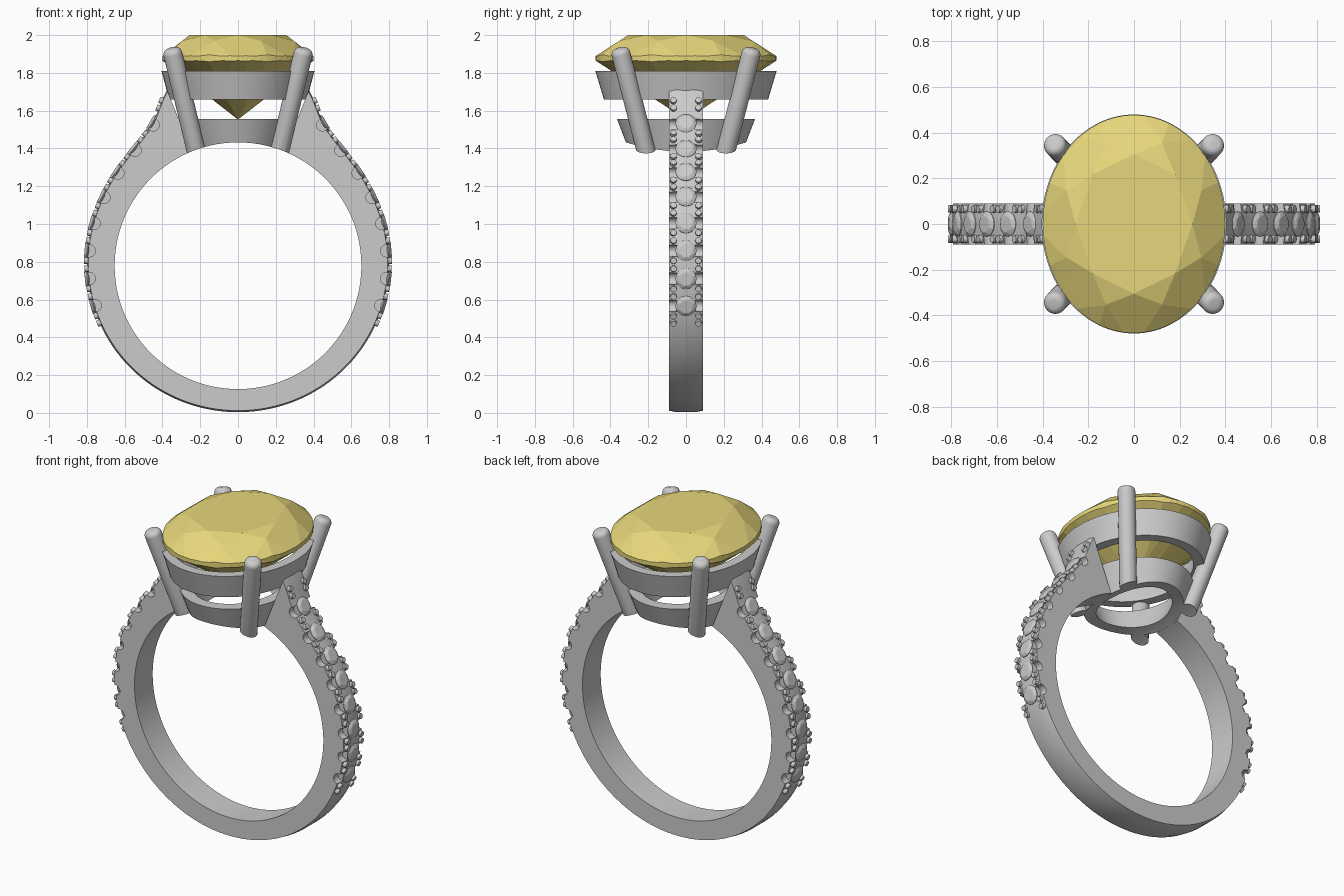
import bpy, bmesh
from math import sin, cos, pi, radians, sqrt
from mathutils import Vector, Matrix

if "Cube" in bpy.data.objects:
    bpy.data.objects.remove(bpy.data.objects["Cube"])

CZ, RI, HW = 0.779, 0.653, 0.09      # finger hole centre, radius, band half width


def make(name, bm, smooth=True):
    bmesh.ops.recalc_face_normals(bm, faces=bm.faces)
    me = bpy.data.meshes.new(name)
    bm.to_mesh(me)
    bm.free()
    ob = bpy.data.objects.new(name, me)
    bpy.context.collection.objects.link(ob)
    if smooth:
        shade(ob)
    return ob


def activate(ob):
    bpy.ops.object.select_all(action='DESELECT')
    ob.select_set(True)
    bpy.context.view_layer.objects.active = ob


def shade(ob):
    activate(ob)
    bpy.ops.object.shade_smooth_by_angle(angle=radians(30))


def cut(ob, cutter):
    m = ob.modifiers.new("cut", 'BOOLEAN')
    m.operation, m.solver, m.object = 'DIFFERENCE', 'EXACT', cutter
    activate(ob)
    bpy.ops.object.modifier_apply(modifier=m.name)
    shade(ob)


def loft(bm, sections, closed=False):
    rows = [[bm.verts.new(p) for p in s] for s in sections]
    n = len(rows[0])
    for a, b in zip(rows, rows[1:] + (rows[:1] if closed else [])):
        for i in range(n):
            j = (i + 1) % n
            bm.faces.new((a[i], a[j], b[j], b[i]))
    if not closed:
        bm.faces.new(rows[0])
        bm.faces.new(rows[-1])


# Outer radius of the band against the angle from the bottom
OUT = [(0, .775), (75, .795), (90, .80), (105.8, .803), (121.4, .808),
       (138.7, .83), (149.4, .884), (158, 1.004)]


def outer(t):
    t = min(abs(t), 158)
    k = next(i for i in range(len(OUT) - 1) if t <= OUT[i + 1][0])

    def slope(i):
        if i == 0:
            return 0
        a, b = OUT[i - 1], OUT[min(i + 1, len(OUT) - 1)]
        return (b[1] - a[1]) / (b[0] - a[0])
    (t0, r0), (t1, r1) = OUT[k], OUT[k + 1]
    h = t1 - t0
    u = (t - t0) / h
    return ((2*u**3 - 3*u*u + 1) * r0 + (u**3 - 2*u*u + u) * h * slope(k)
            + (3*u*u - 2*u**3) * r1 + (u**3 - u*u) * h * slope(k + 1))


def polar(t, r, y=0):
    return Vector((r * sin(radians(t)), y, CZ - r * cos(radians(t))))


def frame(t):
    """Matrix on the outer surface: local x along the band, y across, z outward."""
    x = (polar(t + .5, outer(t + .5)) - polar(t - .5, outer(t - .5))).normalized()
    y = Vector((0, -1, 0))
    z = x.cross(y)
    if z.dot(polar(t, 1) - polar(t, 0)) < 0:
        y, z = -y, -z
    m = Matrix((x, y, z)).transposed().to_4x4()
    m.translation = polar(t, outer(t))
    return m


# Band with rising shoulders
bm = bmesh.new()
secs = []
for i in range(-79, 80):
    t = i * 2
    r = outer(t)
    secs.append([polar(t, a, y) for a, y in
                 ((RI, -HW), (r - .008, -HW), (r, -.05), (r, .05), (r - .008, HW), (RI, HW))])
loft(bm, secs)
band = make("band", bm)

# Scalloped side notches beside every small stone
STONES = [s * (74.4 + 10.65 * i) for s in (-1, 1) for i in range(8)]
bm = bmesh.new()
for t in STONES:
    for y in (-.075, .075):
        bmesh.ops.create_cone(bm, cap_ends=True, segments=20, radius1=.032, radius2=.032, depth=.06,
                              matrix=Matrix.Translation(polar(t, outer(t) - .01, y))
                              @ Matrix.Rotation(pi / 2, 4, 'X'))
notches = make("notch_cutter", bm)
cut(band, notches)

# Holding beads in the gaps between small stones
bm = bmesh.new()
for s in (-1, 1):
    for i in range(9):
        f = frame(s * (74.4 + 10.65 * (i - .5)))
        for x in (-.021, .021):
            for y in (-.066, .066):
                bmesh.ops.create_cone(bm, cap_ends=True, segments=12, radius1=.02, radius2=.016,
                                      depth=.04, matrix=f @ Matrix.Translation((x, y, -.006)))
make("shoulder_beads", bm)


def brilliant(segs):
    """Unit brilliant cut: a cylinder trimmed by facet planes."""
    bm = bmesh.new()
    bmesh.ops.create_cone(bm, cap_ends=True, segments=segs, radius1=1, radius2=1, depth=1.3,
                          matrix=Matrix.Translation((0, 0, -.35)))
    # facet count, angle offset, two profile points (radius, height)
    facets = [(8, 0, (1, .03), (.64, .3)), (8, 22.5, (.8, .226), (.591, .3)),
              (16, 11.25, (1, .03), (.785, .226)),
              (8, 0, (1, -.03), (0, -.79)), (16, 11.25, (1, -.03), (.245, -.614))]
    for n, off, (d1, z1), (d2, z2) in facets:
        sign = 1 if z2 > z1 else -1
        for k in range(n):
            a = radians(off) + 2 * pi * k / n
            c = Vector((cos(a), sin(a), 0))
            no = c * abs(z2 - z1) + Vector((0, 0, sign * (d1 - d2)))
            bmesh.ops.bisect_plane(bm, geom=bm.verts[:] + bm.edges[:] + bm.faces[:], dist=1e-5,
                                   plane_co=c * d1 + Vector((0, 0, z1)), plane_no=no.normalized(),
                                   clear_outer=True)
            bmesh.ops.holes_fill(bm, edges=[e for e in bm.edges if e.is_boundary], sides=0)
    return bm


# Large oval centre stone
gem = make("centre_stone", brilliant(64), smooth=False)
gem.data.transform(Matrix.Translation((0, 0, 1.877)) @ Matrix.Diagonal((.40, .478, .41, 1)))
mat = bpy.data.materials.new("yellow_stone")
mat.diffuse_color = (.80, .68, .20, 1)
mat.use_nodes = True
mat.node_tree.nodes["Principled BSDF"].inputs["Base Color"].default_value = mat.diffuse_color
gem.data.materials.append(mat)

# Small shoulder stones sharing one mesh
first = None
for i, t in enumerate(STONES):
    if first is None:
        ob = first = make("shoulder_stone", brilliant(16), smooth=False)
    else:
        ob = bpy.data.objects.new("shoulder_stone_%d" % i, first.data)
        bpy.context.collection.objects.link(ob)
    ob.matrix_world = frame(t) @ Matrix.Diagonal((.056, .056, .05, 1))

# Finger hole cutter
bm = bmesh.new()
bmesh.ops.create_cone(bm, cap_ends=True, segments=180, radius1=RI, radius2=RI, depth=2,
                      matrix=Matrix.Translation((0, 0, CZ)) @ Matrix.Rotation(pi / 2, 4, 'X'))
finger = make("finger_cutter", bm)


# Tapered oval basket rings
def oval_ring(name, z0, a0, b0, z1, a1, b1, w):
    bm = bmesh.new()
    secs = []
    for k in range(72):
        c, s = cos(2 * pi * k / 72), sin(2 * pi * k / 72)
        secs.append([(a * c, b * s, z) for a, b, z in
                     ((a0, b0, z0), (a1, b1, z1), (a1 - w, b1 - w, z1), (a0 - w, b0 - w, z0))])
    loft(bm, secs, closed=True)
    return make(name, bm)


oval_ring("upper_basket_ring", 1.66, .365, .435, 1.81, .405, .48, .06)
lower = oval_ring("lower_basket_ring", 1.385, .25, .30, 1.555, .31, .365, .07)
cut(lower, finger)

# Four leaning prongs with rounded tips
for sx in (-1, 1):
    for sy in (-1, 1):
        p0, p1 = Vector((sx * .215, sy * .205, 1.36)), Vector((sx * .352, sy * .352, 1.93))
        d = p1 - p0
        bm = bmesh.new()
        bmesh.ops.create_cone(bm, cap_ends=True, segments=24, radius1=.05, radius2=.05, depth=d.length)
        tip = [e for e in bm.edges if all(v.co.z > 0 for v in e.verts)]
        bmesh.ops.bevel(bm, geom=tip, offset=.03, segments=5, profile=.5, affect='EDGES')
        bm.transform(Matrix.Translation((p0 + p1) / 2) @ d.to_track_quat('Z', 'Y').to_matrix().to_4x4())
        cut(make("prong", bm), finger)

for helper in (finger, notches):
    helper.hide_render = True
    helper.hide_set(True)
